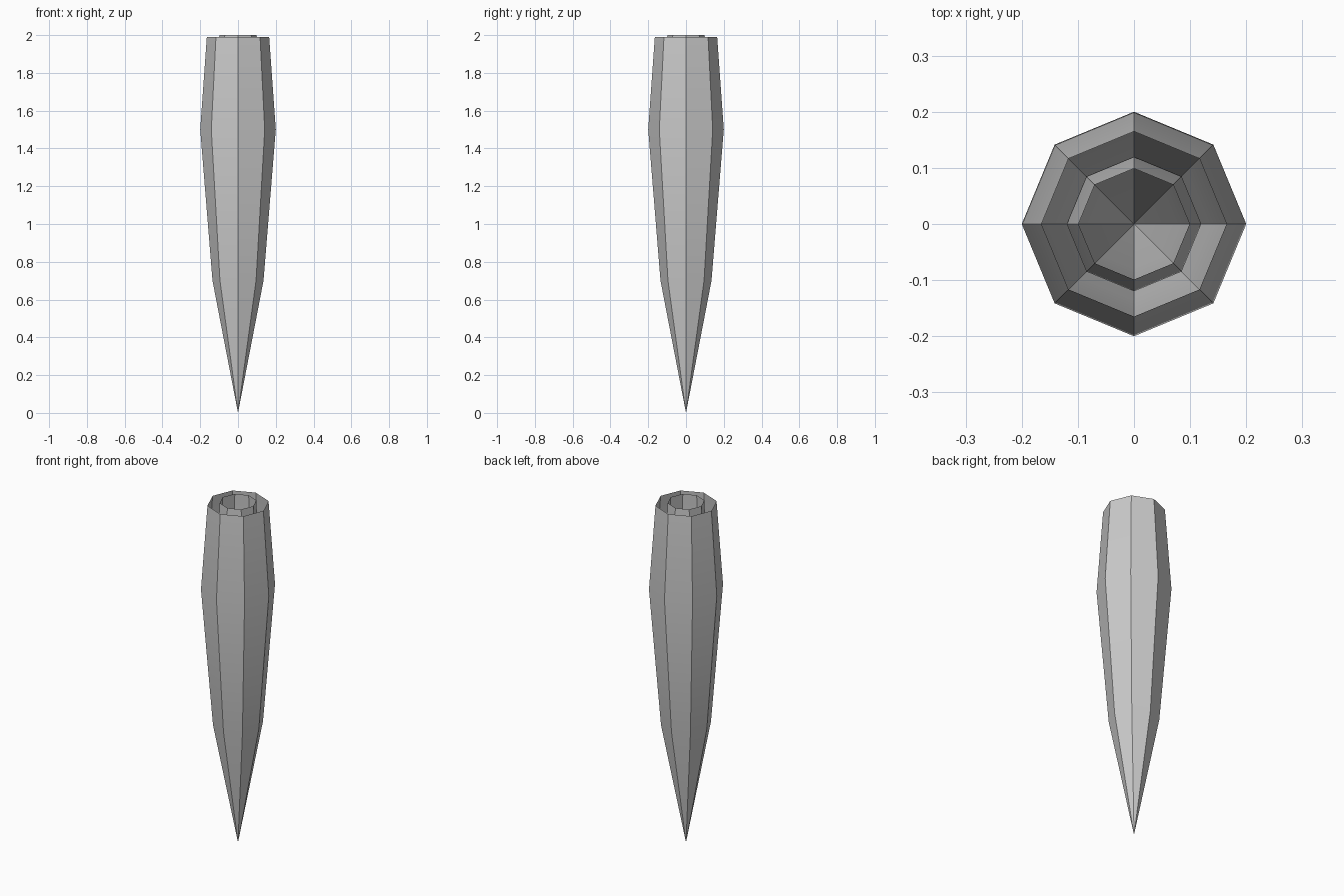
import bpy, bmesh, math

if "Cube" in bpy.data.objects:
    bpy.data.objects.remove(bpy.data.objects["Cube"])

SIDES = 8
# (radius, height) from the rim down to the last ring; the tip closes the bottom
PROFILE = [(0.165, 1.99), (0.20, 1.50), (0.135, 0.70)]


def spindle(name, width, lift):
    """Open-topped, thin-walled octagonal spindle ending in a point."""
    bm = bmesh.new()
    rings = []
    for r, z in PROFILE:
        rings.append([bm.verts.new((width * r * math.cos(math.tau * i / SIDES),
                                    width * r * math.sin(math.tau * i / SIDES),
                                    z + lift)) for i in range(SIDES)])
    tip = bm.verts.new((0, 0, lift))
    for i in range(SIDES):
        j = (i + 1) % SIDES
        for upper, lower in zip(rings, rings[1:]):
            bm.faces.new((upper[i], lower[i], lower[j], upper[j]))
        bm.faces.new((rings[-1][i], tip, rings[-1][j]))
    mesh = bpy.data.meshes.new(name)
    bm.to_mesh(mesh)
    bm.free()
    obj = bpy.data.objects.new(name, mesh)
    bpy.context.collection.objects.link(obj)
    # Smooth along the length, sharp between the eight sides
    bpy.ops.object.select_all(action='DESELECT')
    obj.select_set(True)
    bpy.context.view_layer.objects.active = obj
    bpy.ops.object.shade_smooth_by_angle(angle=math.radians(30))
    return obj


# Outer shell and the narrower liner nested in it
spindle("outer_shell", 1.0, 0.0)
spindle("inner_shell", 0.6, 0.01)
